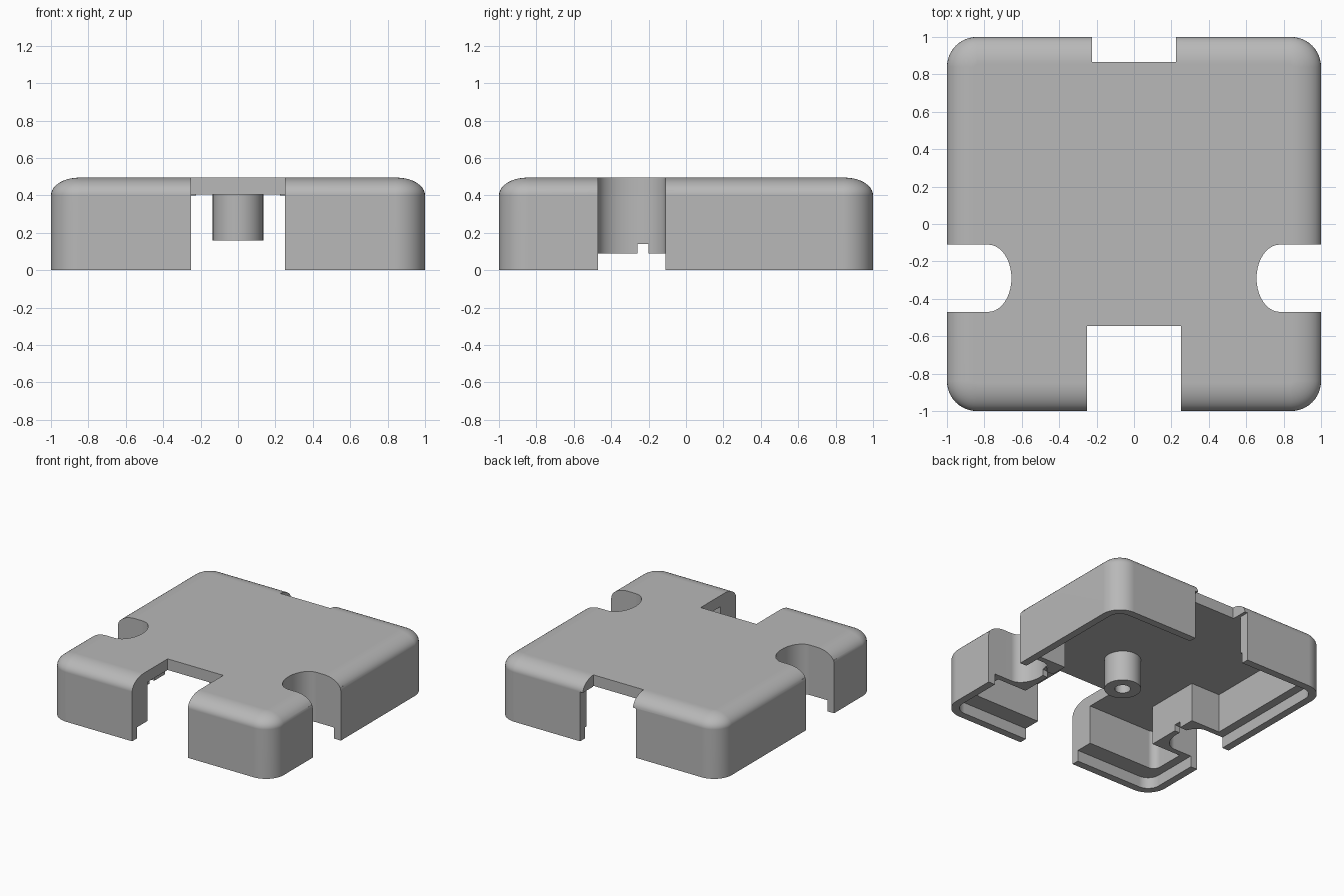
import bpy, bmesh, math

cube = bpy.data.objects.get("Cube")
if cube:
    bpy.data.objects.remove(cube, do_unlink=True)

grey = bpy.data.materials.new("light grey plastic")
grey.use_nodes = True
grey.diffuse_color = (0.48, 0.48, 0.48, 1)
grey.node_tree.nodes["Principled BSDF"].inputs["Base Color"].default_value = (0.48, 0.48, 0.48, 1)


def rounded_rect(x0, x1, y0, y1, r, steps=10):
    corners = [(x1 - r, y1 - r), (x0 + r, y1 - r), (x0 + r, y0 + r), (x1 - r, y0 + r)]
    pts = []
    for q, (cx, cy) in enumerate(corners):
        for i in range(steps + 1):
            a = math.pi / 2 * (q + i / steps)
            pts.append((cx + r * math.cos(a), cy + r * math.sin(a)))
    return pts


def loft(name, loops):
    """Closed solid through stacked (points, height) loops, bottom first."""
    bm = bmesh.new()
    rings = [[bm.verts.new((x, y, z)) for x, y in pts] for pts, z in loops]
    n = len(rings[0])
    for low, high in zip(rings, rings[1:]):
        for i in range(n):
            j = (i + 1) % n
            bm.faces.new((low[i], low[j], high[j], high[i]))
    bm.faces.new(rings[0][::-1])
    bm.faces.new(rings[-1])
    bmesh.ops.recalc_face_normals(bm, faces=bm.faces)
    mesh = bpy.data.meshes.new(name)
    bm.to_mesh(mesh)
    bm.free()
    mesh.materials.append(grey)
    obj = bpy.data.objects.new(name, mesh)
    bpy.context.collection.objects.link(obj)
    return obj


def prism(name, pts, z0, z1):
    return loft(name, [(pts, z0), (pts, z1)])


def box(name, x0, x1, y0, y1, z0, z1):
    return prism(name, [(x0, y0), (x1, y0), (x1, y1), (x0, y1)], z0, z1)


def activate(obj):
    bpy.ops.object.select_all(action='DESELECT')
    obj.select_set(True)
    bpy.context.view_layer.objects.active = obj


def combine(target, tool, operation='DIFFERENCE'):
    tool.hide_render = True
    activate(target)
    mod = target.modifiers.new("combine", 'BOOLEAN')
    mod.operation, mod.object, mod.solver = operation, tool, 'EXACT'
    bpy.ops.object.modifier_apply(modifier=mod.name)
    bpy.data.objects.remove(tool, do_unlink=True)


def finish(obj):
    activate(obj)
    bpy.ops.object.shade_smooth_by_angle(angle=math.radians(30))
    mod = obj.modifiers.new("even shading", 'WEIGHTED_NORMAL')
    mod.keep_sharp = True


# Outer lid with a soft top edge
TOP, SHOULDER, EDGE, ROOF, LEDGE = 0.495, 0.4, 0.15, 0.405, 0.09
loops = [(rounded_rect(-1, 1, -1, 1, 0.16), 0)]
for i in range(11):
    a = math.pi / 2 * i / 10
    inset = EDGE * (1 - math.cos(a))
    half = 1 - inset
    loops.append((rounded_rect(-half, half, -half, half, 0.16 - inset),
                  SHOULDER + (TOP - SHOULDER) * math.sin(a)))
lid = loft("lid_shell", loops)

# Hollow inside, and the thin lip around the bottom rim
combine(lid, prism("cavity", rounded_rect(-0.87, 0.87, -0.8, 0.87, 0.06), -0.2, ROOF))
combine(lid, prism("lip_step", rounded_rect(-0.94, 0.94, -0.94, 0.94, 0.1), -0.3, LEDGE))

# Side port housings, each with a round-ended opening and a small wire slot
for s in (-1, 1):
    x0, x1 = sorted((s * 0.61, s * 0.995))
    combine(lid, box("port_housing", x0, x1, -0.515, -0.065, LEDGE, 0.427), 'UNION')
for s in (-1, 1):
    port = [(s * 1.2, -0.47), (s * 1.2, -0.11)]
    for i in range(21):
        a = math.pi * i / 20
        port.append((s * (0.78 - 0.125 * math.sin(a)), -0.29 + 0.18 * math.cos(a)))
    combine(lid, prism("port_cut", port, -0.4, 0.8))
    x0, x1 = sorted((s * 0.5, s * 0.72))
    combine(lid, box("wire_slot", x0, x1, -0.26, -0.2, -0.1, 0.14))

# Front opening, then the back opening with its inner relief
combine(lid, box("front_cut", -0.25, 0.25, -1.2, -0.545, -0.5, 0.9))
combine(lid, box("back_cut", -0.225, 0.225, 0.865, 1.2, -0.5, 0.9))
combine(lid, box("back_lower_cut", -0.25, 0.25, 0.7, 1.3, -0.6, SHOULDER))
combine(lid, box("back_relief", -0.31, 0.31, 0.75, 0.92, -0.55, SHOULDER))
finish(lid)


# Screw post hanging from the roof
def circle(r, y=-0.13, n=48):
    return [(r * math.cos(2 * math.pi * i / n), y + r * math.sin(2 * math.pi * i / n)) for i in range(n)]


post = prism("screw_post", circle(0.135), 0.16, 0.41)
combine(post, prism("screw_hole", circle(0.058), 0.1, 0.39))
finish(post)
